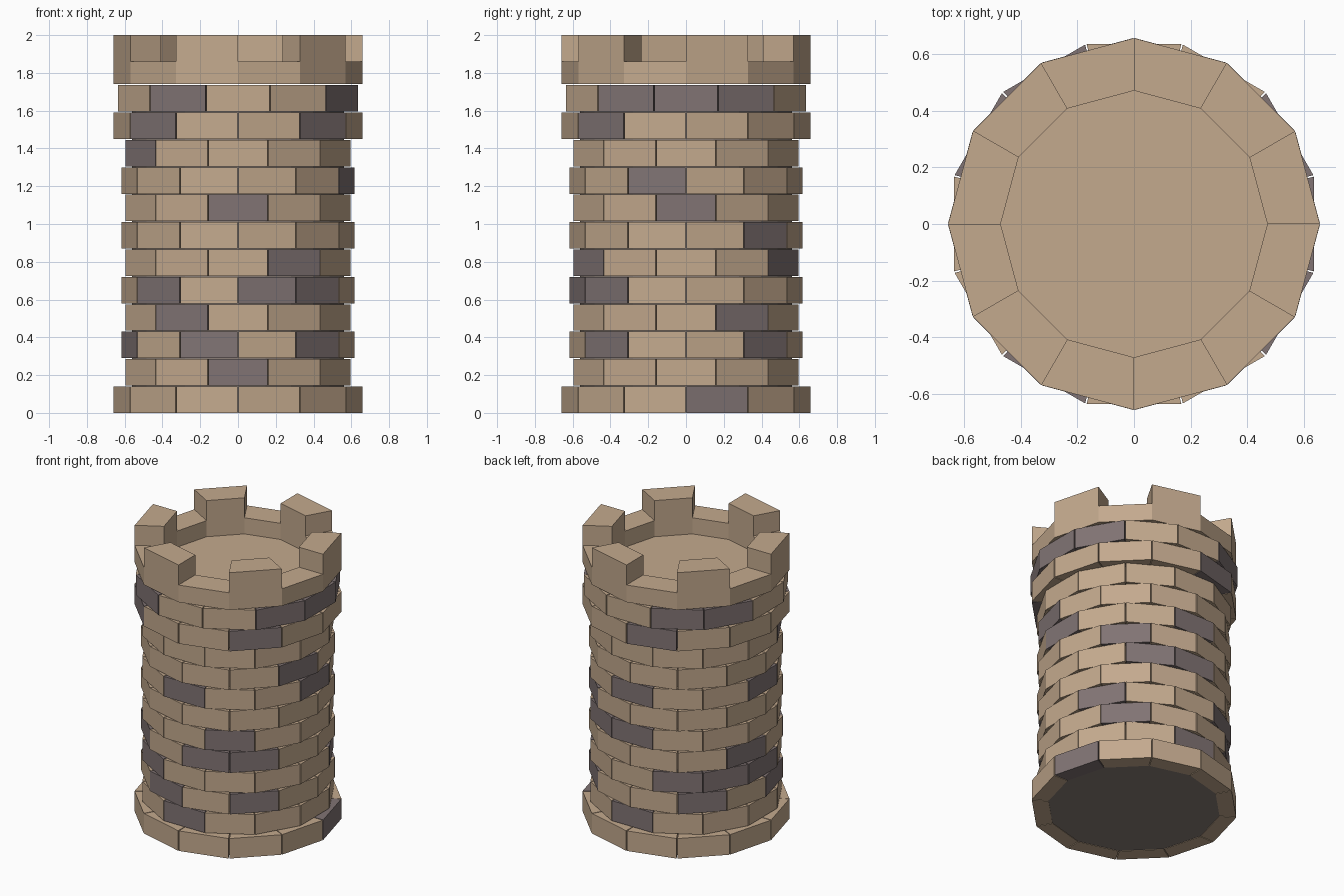
import bpy, bmesh, math

if "Cube" in bpy.data.objects:
    bpy.data.objects.remove(bpy.data.objects["Cube"])

PITCH, HEIGHT = 0.145, 0.14      # course spacing and brick height
STEP = 30                        # degrees per brick, twelve to a course
GAP = 0.25                       # half joint in degrees


def material(name, rgb):
    m = bpy.data.materials.new(name)
    m.diffuse_color = (*rgb, 1)
    m.use_nodes = True
    m.node_tree.nodes["Principled BSDF"].inputs["Base Color"].default_value = m.diffuse_color
    return m


TAN = material("tan_stone", (0.55, 0.40, 0.27))
GREY = material("grey_stone", (0.22, 0.175, 0.175))
MORTAR = material("dark_mortar", (0.25, 0.205, 0.18))


def point(r, deg, z):
    a = math.radians(deg)
    return (r * math.cos(a), r * math.sin(a), z)


def wedge(bm, r_in, r_out, a0, a1, z0, z1, mat=0):
    """Flat-faced block between two radii and two angles."""
    plan = [(r_in, a0), (r_out, a0), (r_out, a1), (r_in, a1)]
    lo = [bm.verts.new(point(r, a, z0)) for r, a in plan]
    hi = [bm.verts.new(point(r, a, z1)) for r, a in plan]
    faces = [bm.faces.new(lo[::-1]), bm.faces.new(hi)]
    for i in range(4):
        j = (i + 1) % 4
        faces.append(bm.faces.new((lo[i], lo[j], hi[j], hi[i])))
    for f in faces:
        f.material_index = mat


def finish(bm, name, *mats):
    bmesh.ops.recalc_face_normals(bm, faces=bm.faces)
    me = bpy.data.meshes.new(name)
    bm.to_mesh(me)
    bm.free()
    for m in mats:
        me.materials.append(m)
    ob = bpy.data.objects.new(name, me)
    bpy.context.collection.objects.link(ob)
    return ob


def disc(name, r, sides, z0, z1, mat):
    bm = bmesh.new()
    lo = [bm.verts.new(point(r, 360 * i / sides, z0)) for i in range(sides)]
    hi = [bm.verts.new(point(r, 360 * i / sides, z1)) for i in range(sides)]
    bm.faces.new(lo[::-1])
    bm.faces.new(hi)
    for i in range(sides):
        j = (i + 1) % sides
        bm.faces.new((lo[i], lo[j], hi[j], hi[i]))
    return finish(bm, name, mat)


# Middle angles of the grey bricks in each course, bottom to top
grey_bricks = [
    [15], [90, 270], [45, 135, 195, 255, 315], [30, 120, 150, 180, 240],
    [165, 225, 285, 315], [60, 90, 300], [45], [0, 90, 180, 270],
    [345], [210], [105, 225, 315], [0, 30, 120, 150, 240, 330],
]

# Brick courses, every other one turned by half a brick
for n, grey in enumerate(grey_bricks):
    radius = 0.658 if n in (0, 10, 11) else 0.616
    bm = bmesh.new()
    for k in range(12):
        mid = STEP * k + (15 if n % 2 == 0 else 0)
        wedge(bm, 0.55, radius, mid - 15 + GAP, mid + 15 - GAP,
              n * PITCH, n * PITCH + HEIGHT, int(mid in grey))
    finish(bm, f"brick_course_{n + 1}", TAN, GREY)

# Mortar core behind the bricks
disc("mortar_core", 0.56, 24, 0.003, 1.736, MORTAR)

# Roof floor inside the parapet
disc("roof_floor", 0.6, 12, 1.741, 1.747, TAN)

# Parapet: closed twelve-sided ring
bm = bmesh.new()
rings = [[bm.verts.new(point(r, STEP * i, z)) for i in range(12)]
         for r, z in ((0.472, 1.74), (0.658, 1.74), (0.658, 1.86), (0.472, 1.86))]
for a, b in zip(rings, rings[1:] + rings[:1]):
    for i in range(12):
        j = (i + 1) % 12
        bm.faces.new((a[i], a[j], b[j], b[i]))
finish(bm, "parapet_ring", TAN)

# Battlements on alternate sides
bm = bmesh.new()
for k in range(6):
    wedge(bm, 0.472, 0.658, 60 * k, 60 * k + STEP, 1.86, 2.0)
finish(bm, "battlements", TAN)
